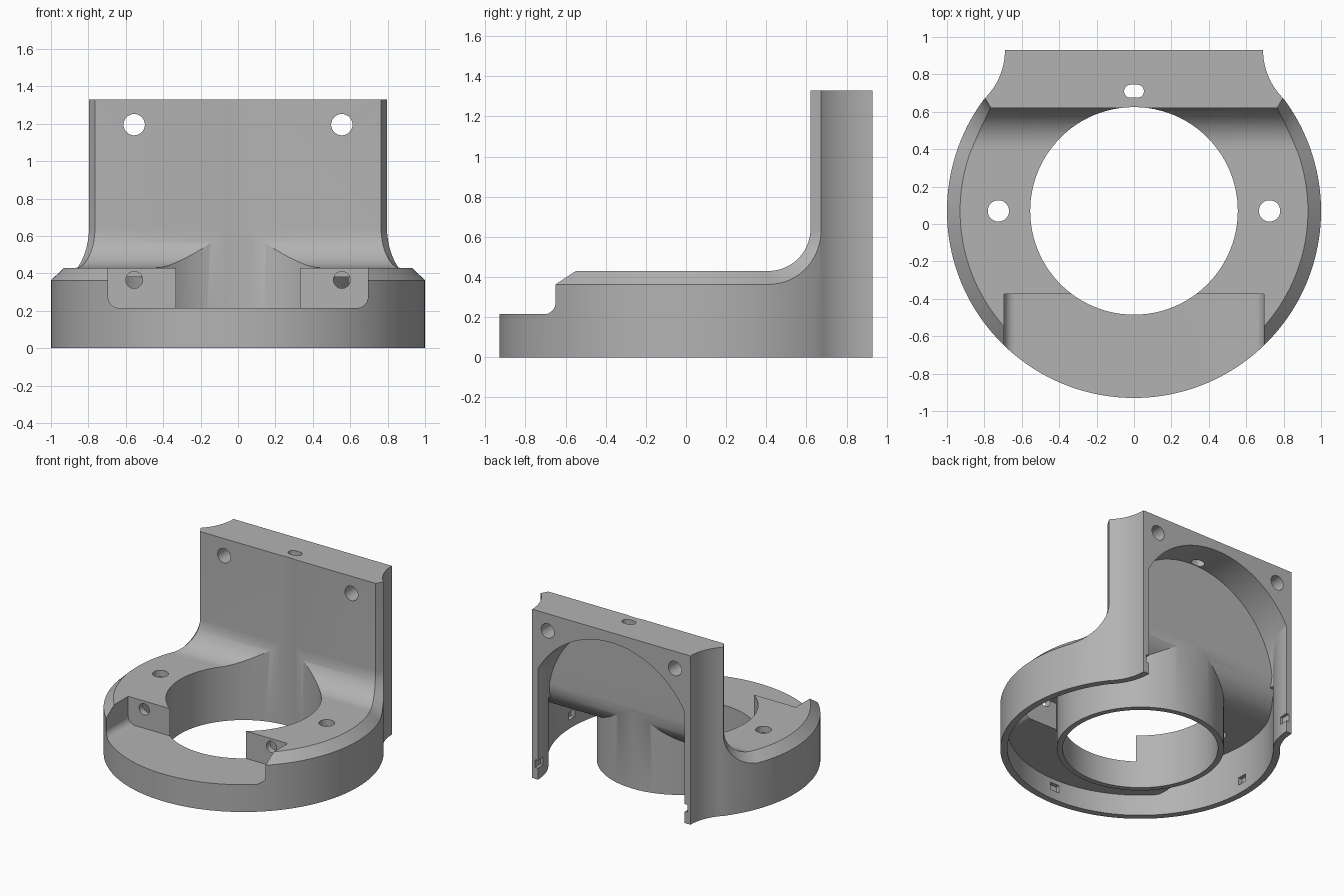
import bpy, bmesh
from math import sin, cos, pi, asin, acos, atan2, hypot, radians, sqrt
from mathutils import Vector

cube = bpy.data.objects.get("Cube")
if cube:
    bpy.data.objects.remove(cube)

CY = 0.07                  # centre of the ring in y
TOP, BACK, WALL = 1.33, 0.93, 0.62
DECK, FIL = 0.43, 0.21     # deck height, deck-to-wall fillet radius
SHELL = 0.05

grey = bpy.data.materials.new("plain grey")
grey.use_nodes = True
grey.diffuse_color = (0.45, 0.45, 0.45, 1)
grey.node_tree.nodes["Principled BSDF"].inputs["Base Color"].default_value = (0.45, 0.45, 0.45, 1)


def loft(name, rings):
    """Solid skinned through equal-length rings of points, capped at both ends."""
    bm = bmesh.new()
    vs = [[bm.verts.new(p) for p in r] for r in rings]
    n = len(vs[0])
    for a, b in zip(vs, vs[1:]):
        for i in range(n):
            j = (i + 1) % n
            bm.faces.new((a[i], a[j], b[j], b[i]))
    bm.faces.new(vs[0])
    bm.faces.new(vs[-1])
    bmesh.ops.recalc_face_normals(bm, faces=bm.faces)
    me = bpy.data.meshes.new(name)
    bm.to_mesh(me)
    bm.free()
    me.materials.append(grey)
    ob = bpy.data.objects.new(name, me)
    bpy.context.scene.collection.objects.link(ob)
    return ob


def prism(name, pts, axis, lo, hi):
    """Extrude a 2D outline along x, y or z."""
    put = {"x": lambda p, t: (t, p[0], p[1]),
           "y": lambda p, t: (p[0], t, p[1]),
           "z": lambda p, t: (p[0], p[1], t)}[axis]
    return loft(name, [[put(p, t) for p in pts] for t in (lo, hi)])


def arc(cx, cy, r, a0, a1, n):
    return [(cx + r * cos(a0 + (a1 - a0) * i / n), cy + r * sin(a0 + (a1 - a0) * i / n))
            for i in range(n + 1)]


def disc(cx, cy, r, n=32):
    return arc(cx, cy, r, 0, 2 * pi, n)[:-1]


def box(cx, cy, w, h):
    return [(cx - w / 2, cy - h / 2), (cx + w / 2, cy - h / 2),
            (cx + w / 2, cy + h / 2), (cx - w / 2, cy + h / 2)]


def boolean(ob, tool, op="DIFFERENCE"):
    m = ob.modifiers.new("cut", "BOOLEAN")
    m.operation, m.solver, m.object = op, "EXACT", tool
    dg = bpy.context.evaluated_depsgraph_get()
    me = bpy.data.meshes.new_from_object(ob.evaluated_get(dg))
    ob.modifiers.clear()
    ob.data = me
    bpy.data.objects.remove(tool)


def plan(d, back):
    """Ring outline blending through concave flanks to the flat back, inset by d."""
    sx, r, R = 1.0525, 0.3625 + d, 1 - d
    dy = BACK - CY
    D = hypot(sx, dy)
    a = atan2(dy, sx) - acos((R * R + D * D - r * r) / (2 * R * D))
    px, py = R * cos(a), CY + R * sin(a)
    flank = arc(sx, BACK, r, pi, atan2(py - BACK, px - sx) + 2 * pi, 14)
    right = flank + arc(0, CY, R, a, -pi / 2, 64)[1:]
    if back > BACK:
        right.insert(0, (flank[0][0], back))
    return right + [(-x, y) for x, y in reversed(right[:-1])]


def side(d, lo, hi, back):
    """Side profile: deck, fillet and upright wall, inset by d."""
    return ([(-1.2, lo), (-1.2, DECK - d)]
            + arc(WALL - FIL, DECK + FIL, FIL + d, -pi / 2, 0, 20)
            + [(WALL + d, hi), (back, hi), (back, lo)])


def step(d):
    """Front ledge cutter with rounded lower corners."""
    w, z, r = 0.695 + d, 0.215 - d, 0.06
    pts = ([(-w, 0.8)] + arc(-w + r, z + r, r, pi, 1.5 * pi, 8)
           + arc(w - r, z + r, r, 1.5 * pi, 2 * pi, 8) + [(w, 0.8)])
    return prism("step_cutter", pts, "y", -1.3, -0.375 + d)


def chamfer():
    """Triangular section swept along the edge of the deck and the wall."""
    path = []
    y_end = asin(WALL - FIL - CY)
    for i in range(48):
        t = -pi / 2 + (y_end + pi / 2) * i / 48
        path.append((t, DECK, 0))
    for i in range(21):
        f = pi / 2 * i / 20
        path.append((asin(WALL - FIL + FIL * sin(f) - CY), DECK + FIL - FIL * cos(f), f))
    path.append((path[-1][0], TOP + 0.2, pi / 2))
    rings = []
    for t, z, f in path:
        e = Vector((cos(t), CY + sin(t), z))
        n1, n2 = Vector((cos(t), sin(t), 0)), Vector((0, -sin(f), cos(f)))
        tan = n1.cross(n2).normalized()
        a, b = e + 0.07 * tan.cross(n2), e + 0.067 * n1.cross(tan)
        rings.append([a + 0.3 * (a - b), b + 0.3 * (b - a), e + 0.08 * (n1 + n2).normalized()])
    left = [[Vector((-p.x, p.y, p.z)) for p in r] for r in reversed(rings[1:])]
    return loft("chamfer_cutter", left + rings)


# Outer body
body = prism("bracket_housing", plan(0, BACK), "z", 0, TOP)
boolean(body, prism("side_limit", side(0, -0.2, 1.6, 1.2), "x", -1.3, 1.3), "INTERSECT")
boolean(body, chamfer())
boolean(body, step(0))

# Hollow underside, open at the back through an arch, leaving the central tube
cavity = prism("cavity", plan(SHELL, 1.1), "z", -0.1, 1.5)
boolean(cavity, prism("side_limit", side(SHELL, -0.3, 1.7, 1.3), "x", -1.3, 1.3), "INTERSECT")
arch = [(1.2, -0.4), (1.2, 0.52)] + arc(0, 0.52, 0.73, 0, pi, 64) + [(-1.2, 0.52), (-1.2, -0.4)]
boolean(cavity, prism("arch_limit", arch, "y", -1.4, 1.4), "INTERSECT")
boolean(cavity, step(SHELL))
boolean(cavity, prism("tube", disc(0, CY, 0.597, 96), "z", -0.5, 2))
boolean(body, cavity)
boolean(body, prism("bore", disc(0, CY, 0.555, 96), "z", -0.5, 2))

# Screw holes in the deck, wall and front tabs, and clip notches in the legs
for s in (-1, 1):
    boolean(body, prism("deck_hole", disc(s * 0.725, CY, 0.057), "z", 0.3, 0.6))
    boolean(body, prism("wall_hole", disc(s * 0.555, 1.195, 0.057), "y", 0.5, 1.1))
    boolean(body, prism("tab_hole", disc(s * 0.555, 0.365, 0.045), "y", -0.5, -0.25))
    boolean(body, prism("leg_notch", box(s * 0.635, 0.12, 0.06, 0.06), "y", 0.86, 1.0))

# Slot through the top of the wall
slot = arc(0.018, 0.71, 0.035, -pi / 2, pi / 2, 12) + arc(-0.018, 0.71, 0.035, pi / 2, 1.5 * pi, 12)
boolean(body, prism("slot", slot, "z", 1.1, 1.5))

# Clip recesses inside the rim
for x, y, w, h in ((0.95, CY, 0.06, 0.08), (-0.95, CY, 0.06, 0.08), (0, CY - 0.95, 0.08, 0.06)):
    boolean(body, prism("clip_recess", box(x, y, w, h), "z", 0.07, 0.13))

bpy.context.view_layer.objects.active = body
body.select_set(True)
bpy.ops.object.shade_smooth_by_angle(angle=radians(25))
